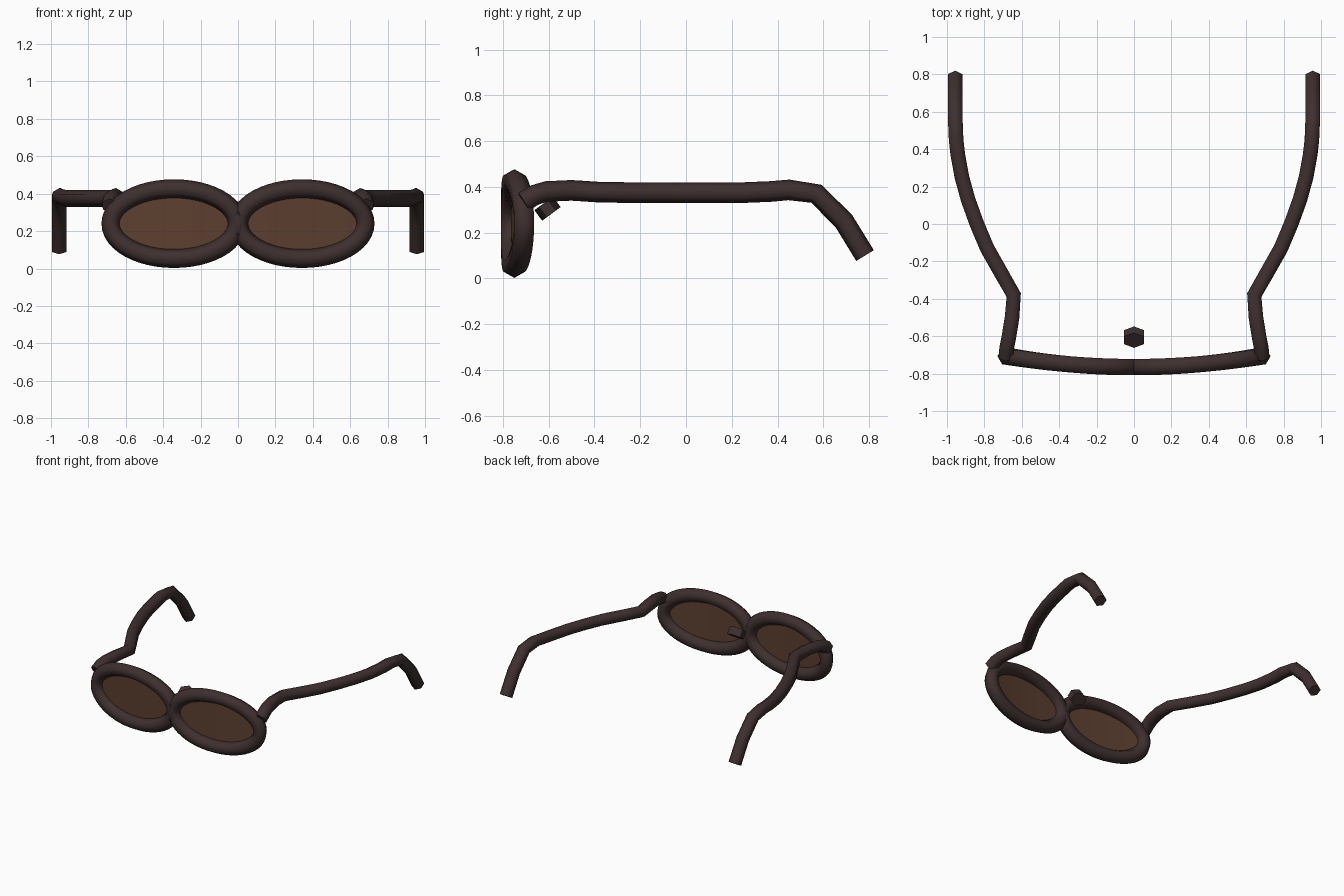
import bpy, bmesh, math
from mathutils import Vector

if "Cube" in bpy.data.objects:
    bpy.data.objects.remove(bpy.data.objects["Cube"], do_unlink=True)


def material(name, colour):
    m = bpy.data.materials.new(name)
    m.use_nodes = True
    m.diffuse_color = colour
    bsdf = m.node_tree.nodes["Principled BSDF"]
    bsdf.inputs["Base Color"].default_value = colour
    bsdf.inputs["Roughness"].default_value = 0.6
    return m


FRAME = material("dark brown frame", (0.048, 0.029, 0.028, 1))
LENS = material("brown lens", (0.107, 0.05, 0.029, 1))


def finish(name, bm, mat):
    bmesh.ops.recalc_face_normals(bm, faces=bm.faces)
    me = bpy.data.meshes.new(name)
    bm.to_mesh(me)
    bm.free()
    ob = bpy.data.objects.new(name, me)
    me.materials.append(mat)
    bpy.context.collection.objects.link(ob)
    bpy.ops.object.select_all(action='DESELECT')
    ob.select_set(True)
    bpy.context.view_layer.objects.active = ob
    bpy.ops.object.shade_smooth_by_angle(angle=math.radians(65))
    return ob


def tube(name, path, radius, ref, closed=False, phase=0.0, widen=1.0):
    """Sweep a six-sided section along a path."""
    bm = bmesh.new()
    pts = [Vector(p) for p in path]
    n = len(pts)
    rings = []
    for i, p in enumerate(pts):
        before = pts[(i - 1) % n] if closed else pts[max(i - 1, 0)]
        after = pts[(i + 1) % n] if closed else pts[min(i + 1, n - 1)]
        t = (after - before).normalized()
        side = t.cross(Vector(ref)).normalized()
        up = side.cross(t)
        angles = [phase + k * math.pi / 3 for k in range(6)]
        rings.append([bm.verts.new(p + radius * (side * math.cos(a) * widen + up * math.sin(a)))
                      for a in angles])
    for i in range(n if closed else n - 1):
        a, b = rings[i], rings[(i + 1) % n]
        for k in range(6):
            j = (k + 1) % 6
            bm.faces.new((a[k], a[j], b[j], b[k]))
    if not closed:
        bm.faces.new(rings[0])
        bm.faces.new(rings[-1])
    return finish(name, bm, FRAME)


# Gentle wrap of the front around the face
def wrap(x):
    return -0.765 + 0.126 * x * x


CX, CZ = 0.342, 0.24
RIM_A, RIM_B = 0.338, 0.187
STEPS = 48


def lens(name, s):
    bm = bmesh.new()
    cols = []
    for i in range(1, 32):
        t = math.pi * i / 32
        x = s * (CX + 0.32 * math.cos(t))
        h = 0.17 * math.sin(t)
        cols.append([bm.verts.new((x, wrap(x), CZ + d * h)) for d in (-1, 1)])
    for a, b in zip(cols, cols[1:]):
        bm.faces.new((a[0], a[1], b[1], b[0]))
    finish(name, bm, LENS)


# Temple arm: hinge, inward kink, outward sweep, drop behind the ear
ARM = [(0.685, -0.71, 0.335), (0.68, -0.66, 0.365), (0.67, -0.61, 0.38), (0.652, -0.5, 0.385),
       (0.643, -0.38, 0.377), (0.72, -0.245, 0.375), (0.785, -0.13, 0.375), (0.84, 0, 0.375),
       (0.887, 0.13, 0.375), (0.92, 0.25, 0.375), (0.942, 0.37, 0.38), (0.951, 0.45, 0.387),
       (0.956, 0.57, 0.37), (0.956, 0.69, 0.25), (0.956, 0.782, 0.1)]

for label, s in (("left", 1), ("right", -1)):
    rim = []
    for i in range(STEPS):
        t = 2 * math.pi * i / STEPS
        x = s * (CX + RIM_A * math.cos(t))
        rim.append((x, wrap(x), CZ + RIM_B * math.sin(t)))
    tube(label + "_rim", rim, 0.05, (0, 1, 0), closed=True)
    lens(label + "_lens", s)
    tube(label + "_temple_arm", [(s * x, y, z) for x, y, z in ARM], 0.045, (0, 0, 1),
         phase=math.pi / 6)

# Small nose piece behind the bridge
tube("nose_piece", [(0, -0.622, 0.328), (0, -0.588, 0.282)], 0.05, (0, 0, 1),
     phase=math.pi / 6, widen=1.25)
